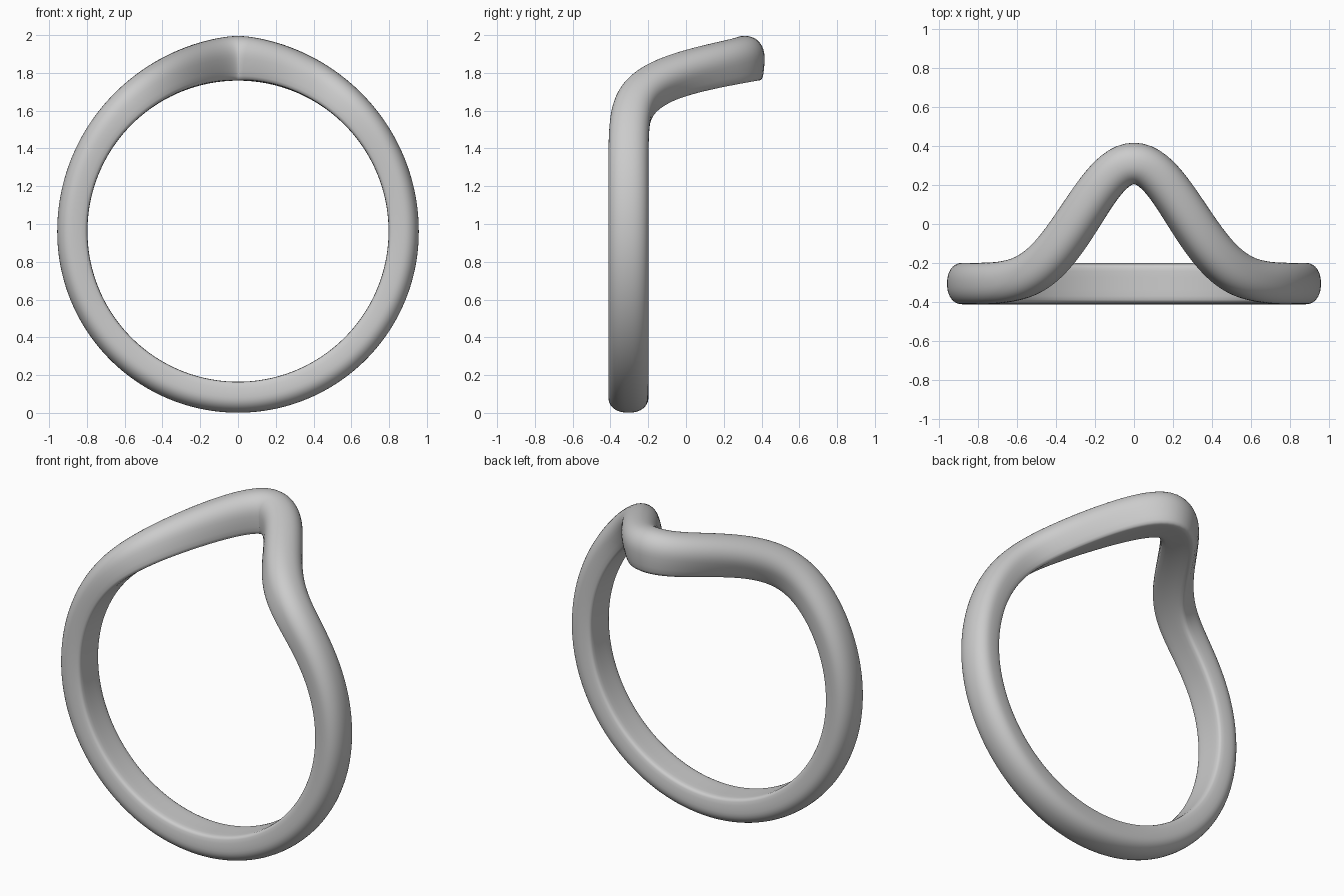
import bpy
import bmesh
from math import sin, cos, pi, exp, sqrt, copysign
from mathutils import Vector

cube = bpy.data.objects.get("Cube")
if cube:
    bpy.data.objects.remove(cube, do_unlink=True)

INNER_RADIUS = 0.797
MID_RADIUS = 0.88
CENTRE_Z = 0.962
HALF_WIDTH = 0.106
REST_Y = -0.305
PEAK = 0.615
SPREAD = 0.365
STEPS = 240


def metal_material():
    mat = bpy.data.materials.new("grey metal")
    mat.use_nodes = True
    colour = (0.6, 0.6, 0.6, 1)
    mat.diffuse_color = colour
    mat.node_tree.nodes["Principled BSDF"].inputs["Base Color"].default_value = colour
    return mat


def band_profile():
    """Domed outside, tapered sides, nearly flat inside: (width, height) pairs."""
    dome = []
    for i in range(21):
        c, s = cos(pi * i / 20), sin(pi * i / 20)
        dome.append((copysign(abs(c) ** 0.9, c), 0.5 + 0.5 * s ** 0.9))
    side = [(-0.99, 0.36), (-0.96, 0.22), (-0.92, 0.1), (-0.87, 0.04),
            (-0.78, 0.01), (-0.6, 0), (-0.3, 0)]
    return dome + side + [(0, 0)] + [(-u, v) for u, v in reversed(side)]


def thickness(angle):
    """Radial thickness, swelling toward the peak of the band."""
    a = sqrt(angle * angle + 0.003)
    swell = max(0, 1 - a / (pi / 2)) ** 2
    return 0.16 + 0.082 * swell + 0.004 * max(0, -cos(angle))


def build_band():
    bm = bmesh.new()
    profile = band_profile()
    rings = []
    for i in range(STEPS):
        angle = 2 * pi * i / STEPS - pi
        arc = MID_RADIUS * angle
        bump = PEAK * exp(-(arc / SPREAD) ** 2)
        slope = -2 * arc / SPREAD ** 2 * bump
        radial = Vector((sin(angle), 0, cos(angle)))
        around = Vector((cos(angle), 0, -sin(angle)))
        across = (Vector((0, 1, 0)) - around * slope).normalized()
        ring = []
        for u, v in profile:
            p = radial * (INNER_RADIUS + v * thickness(angle)) + across * u * HALF_WIDTH
            p += Vector((0, REST_Y + bump, CENTRE_Z))
            # Stop the inside of the fold from crossing the centre plane
            if abs(angle) < 1 and p.x * angle < 0:
                p.x = 0
            ring.append(bm.verts.new(p))
        rings.append(ring)
    n = len(profile)
    for i in range(STEPS):
        a, b = rings[i], rings[(i + 1) % STEPS]
        for j in range(n):
            k = (j + 1) % n
            bm.faces.new((a[j], b[j], b[k], a[k]))
    bmesh.ops.recalc_face_normals(bm, faces=bm.faces)
    mesh = bpy.data.meshes.new("ring_band")
    bm.to_mesh(mesh)
    bm.free()
    obj = bpy.data.objects.new("ring_band", mesh)
    bpy.context.collection.objects.link(obj)
    mesh.materials.append(metal_material())
    return obj


# Ring band with its pointed front wave
band = build_band()
bpy.ops.object.select_all(action="DESELECT")
band.select_set(True)
bpy.context.view_layer.objects.active = band
bpy.ops.object.shade_smooth_by_angle(angle=0.7)
